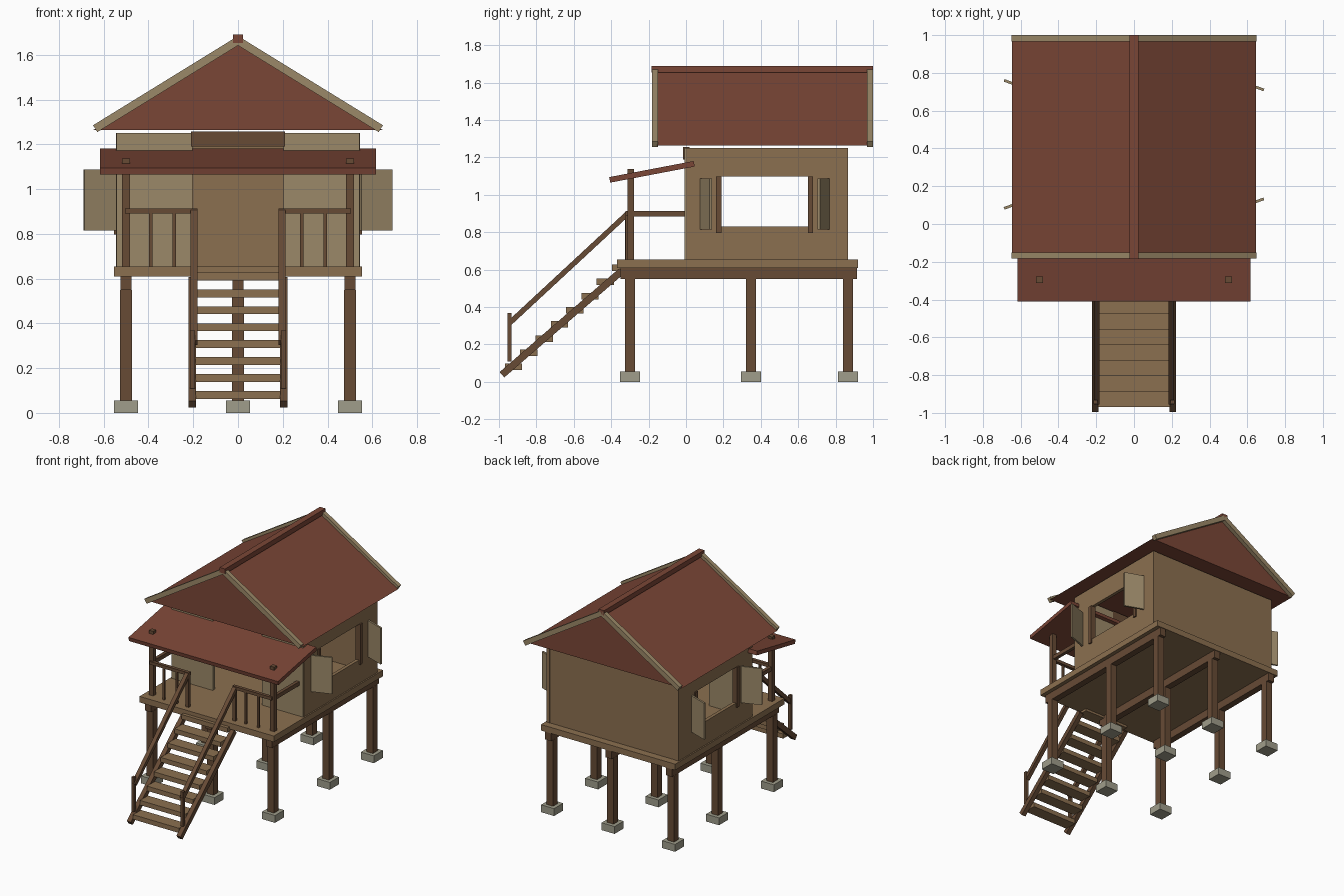
import bpy, math
from mathutils import Vector

if "Cube" in bpy.data.objects:
    bpy.data.objects.remove(bpy.data.objects["Cube"])


def material(name, rgb):
    m = bpy.data.materials.new(name)
    m.diffuse_color = (*rgb, 1)
    m.use_nodes = True
    m.node_tree.nodes["Principled BSDF"].inputs["Base Color"].default_value = m.diffuse_color
    return m


WALL = material("wall_wood", (0.26, 0.16, 0.08))
PALE = material("pale_wood", (0.33, 0.25, 0.14))
ROOF = material("red_roof", (0.195, 0.061, 0.037))
DARK = material("dark_wood", (0.135, 0.07, 0.036))
STONE = material("stone", (0.35, 0.34, 0.26))


def mesh(name, verts, faces, mat):
    me = bpy.data.meshes.new(name)
    me.from_pydata(verts, [], faces)
    ob = bpy.data.objects.new(name, me)
    bpy.context.collection.objects.link(ob)
    if mat:
        me.materials.append(mat)
    return ob


def box(name, x, y, z, mat, rot=(0, 0, 0)):
    """Box from (min, max) ranges, optionally rotated about its own centre."""
    c = Vector((sum(x) / 2, sum(y) / 2, sum(z) / 2))
    v = [Vector((a, b, d)) - c for a in x for b in y for d in z]
    f = [(0, 1, 3, 2), (4, 6, 7, 5), (0, 4, 5, 1), (2, 3, 7, 6), (0, 2, 6, 4), (1, 5, 7, 3)]
    ob = mesh(name, v, f, mat)
    ob.location = c
    ob.rotation_euler = rot
    return ob


def around(c, w):
    return (c - w / 2, c + w / 2)


def slope_bar(name, x, w, t, p, q, mat):
    """Bar in the yz plane from p to q at the given x."""
    dy, dz = q[0] - p[0], q[1] - p[1]
    return box(name, around(x, w), around((p[0] + q[0]) / 2, math.hypot(dy, dz)),
               around((p[1] + q[1]) / 2, t), mat, (math.atan2(dz, dy), 0, 0))


# Stilts, footings, floor beams and deck
for x in (-0.5, 0, 0.5):
    for y in (-0.3, 0.347, 0.866):
        box("footing", around(x, 0.107), around(y, 0.107), (0, 0.055), STONE)
        box("stilt_post", around(x, 0.053), around(y, 0.053), (0.055, 0.55), DARK)
    box("floor_beam", around(x, 0.05), (-0.35, 0.915), (0.55, 0.61), DARK)
box("floor_deck", (-0.555, 0.555), (-0.37, 0.92), (0.61, 0.655), WALL)

# Back wall, and door lintel
box("back_wall", (-0.54, 0.54), (0.84, 0.864), (0.655, 1.25), WALL)
box("door_lintel", (-0.21, 0.21), (-0.015, 0.02), (1.19, 1.257), DARK)

# Window cutter through both side walls
cutter = box("window_cutter", (-1, 1), (0.175, 0.665), (0.83, 1.097), None)
cutter.hide_render = True
cutter.hide_set(True)

for s in (-1, 1):
    def side(a, b):
        return tuple(sorted((s * a, s * b)))

    # Side walls with windows, front wall halves
    wall = box("side_wall", side(0.52, 0.545), (0, 0.866), (0.655, 1.25), WALL)
    cut = wall.modifiers.new("window", "BOOLEAN")
    cut.object = cutter
    cut.solver = "EXACT"
    box("front_wall", side(0.203, 0.543), (-0.008, 0.02), (0.655, 1.25), PALE)

    # Window jambs and open shutters
    for y, ys, turn in ((0.175, 0.108, 20), (0.665, 0.735, -20)):
        box("window_jamb", side(0.515, 0.555), around(y, 0.028), (0.797, 1.098), DARK)
        box("shutter", around(s * 0.618, 0.148), around(ys, 0.014), (0.815, 1.087), PALE,
            (0, 0, math.radians(turn)))

    # Porch posts, railings and balusters
    box("porch_post", around(s * 0.5, 0.036), around(-0.295, 0.034), (0.655, 1.137), DARK)
    box("front_rail", side(0.18, 0.505), around(-0.312, 0.025), (0.89, 0.913), DARK)
    box("side_rail", around(s * 0.5, 0.025), (-0.3, 0), (0.883, 0.913), DARK)
    for x in (0.285, 0.39):
        box("baluster", around(s * x, 0.015), around(-0.315, 0.015), (0.655, 0.89), DARK)
    box("stair_top_post", around(s * 0.193, 0.025), around(-0.315, 0.02), (0.655, 0.9), DARK)

    # Stair stringers and handrails
    slope_bar("stringer", s * 0.205, 0.034, 0.038, (-0.984, 0.038), (-0.345, 0.592), DARK)
    slope_bar("handrail", s * 0.197, 0.03, 0.028, (-0.945, 0.313), (-0.312, 0.9), DARK)
    box("stair_bottom_post", around(s * 0.203, 0.022), around(-0.943, 0.022), (0.11, 0.368), DARK)

    # Bargeboards on both gables
    dx, dz = 0.638, -0.393
    for y in ((-0.182, -0.15), (0.967, 1.0)):
        box("bargeboard", around(s * dx / 2, math.hypot(dx, dz)), y,
            around(1.663 + dz / 2, 0.036), PALE, (0, s * math.atan2(-dz, dx), 0))

# Stair treads
for i in range(8):
    box("stair_tread", (-0.19, 0.19), around(-0.922 + 0.0818 * i, 0.093),
        around(0.08 + 0.0757 * i, 0.035), WALL)

# Main gable roof and ridge cap
tri = [(-0.645, 1.265), (0.645, 1.265), (0, 1.658)]
mesh("main_roof", [(x, y, z) for y in (-0.155, 0.97) for x, z in tri],
     [(0, 1, 2), (5, 4, 3), (0, 3, 4, 1), (1, 4, 5, 2), (2, 5, 3, 0)], ROOF)
box("ridge_cap", (-0.023, 0.023), (-0.185, 1.0), (1.653, 1.69), ROOF)

# Sloping porch roof
slope_bar("porch_roof", 0, 1.235, 0.03, (-0.408, 1.08), (0.044, 1.166), ROOF)
